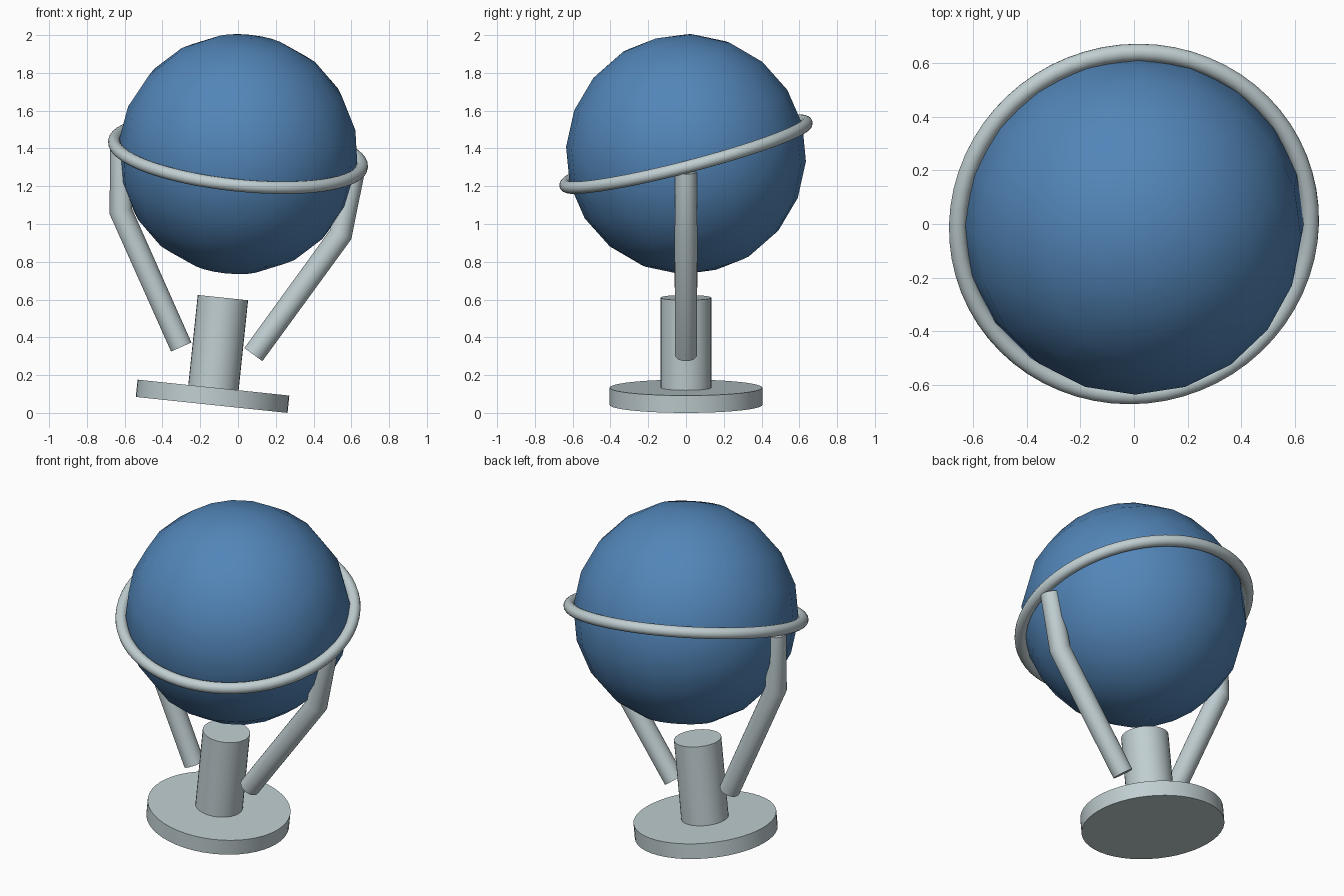
import bpy, bmesh, math
from mathutils import Vector, Matrix

if "Cube" in bpy.data.objects:
    bpy.data.objects.remove(bpy.data.objects["Cube"])

LEAN = math.radians(6)        # whole stand leans sideways
TILT = math.radians(14.5)     # globe and ring tip forward
CENTRE = Vector((0, 0, 1.37))


def material(name, rgb):
    m = bpy.data.materials.new(name)
    m.diffuse_color = (*rgb, 1)
    m.use_nodes = True
    m.node_tree.nodes["Principled BSDF"].inputs["Base Color"].default_value = m.diffuse_color
    return m


blue = material("globe blue", (0.085, 0.235, 0.48))
grey = material("pale grey metal", (0.53, 0.62, 0.64))


def finish(ob, name, mat, tilt=0.0, angle=35):
    """Name, colour, smooth and lean a part about the globe centre."""
    ob.name = name
    ob.data.materials.append(mat)
    ob.matrix_world = (Matrix.Translation(CENTRE) @ Matrix.Rotation(LEAN, 4, 'Y')
                       @ Matrix.Rotation(tilt, 4, 'X'))
    bpy.ops.object.select_all(action='DESELECT')
    ob.select_set(True)
    bpy.context.view_layer.objects.active = ob
    bpy.ops.object.shade_smooth_by_angle(angle=math.radians(angle))


def tube(points, radii, sides=32):
    """Capped tube along a path in the xz plane, with mitred bends."""
    pts = [Vector(p) for p in points]
    bm = bmesh.new()
    rings = []
    for i, p in enumerate(pts):
        a = (p - pts[i - 1]).normalized() if i else None
        b = (pts[i + 1] - p).normalized() if i < len(pts) - 1 else None
        t = ((a or b) + (b or a)).normalized()
        stretch = 1 / t.dot(a or b)
        side = Vector((0, 1, 0))
        across = side.cross(t) * stretch
        rings.append([bm.verts.new(p + radii[i] * (across * math.cos(k * math.tau / sides)
                                                   + side * math.sin(k * math.tau / sides)))
                      for k in range(sides)])
    for r0, r1 in zip(rings, rings[1:]):
        for k in range(sides):
            j = (k + 1) % sides
            bm.faces.new((r0[k], r0[j], r1[j], r1[k]))
    bm.faces.new(rings[0])
    bm.faces.new(rings[-1])
    bmesh.ops.recalc_face_normals(bm, faces=bm.faces)
    me = bpy.data.meshes.new("tube")
    bm.to_mesh(me)
    bm.free()
    ob = bpy.data.objects.new("tube", me)
    bpy.context.collection.objects.link(ob)
    return ob


# Globe
bpy.ops.mesh.primitive_uv_sphere_add(segments=20, ring_count=10, radius=0.636)
finish(bpy.context.object, "globe", blue, TILT, 60)

# Ring around the equator
bpy.ops.mesh.primitive_torus_add(major_radius=0.659, minor_radius=0.033,
                                 major_segments=64, minor_segments=16)
finish(bpy.context.object, "equator_ring", grey, TILT, 60)

# Bent arms, mirrored left and right
for name, s in (("left_arm", -1), ("right_arm", 1)):
    arm = tube([(s * 0.192, 0, -1.047), (s * 0.585, 0, -0.367), (s * 0.62, 0, -0.03)],
               [0.059, 0.06, 0.057])
    finish(arm, name, grey, 0, 25)

# Column and round base
finish(tube([(0, 0, -1.26), (0, 0, -0.764)], [0.134] * 2), "column", grey)
finish(tube([(0, 0, -1.335), (0, 0, -1.243)], [0.404] * 2, 48), "base", grey)
